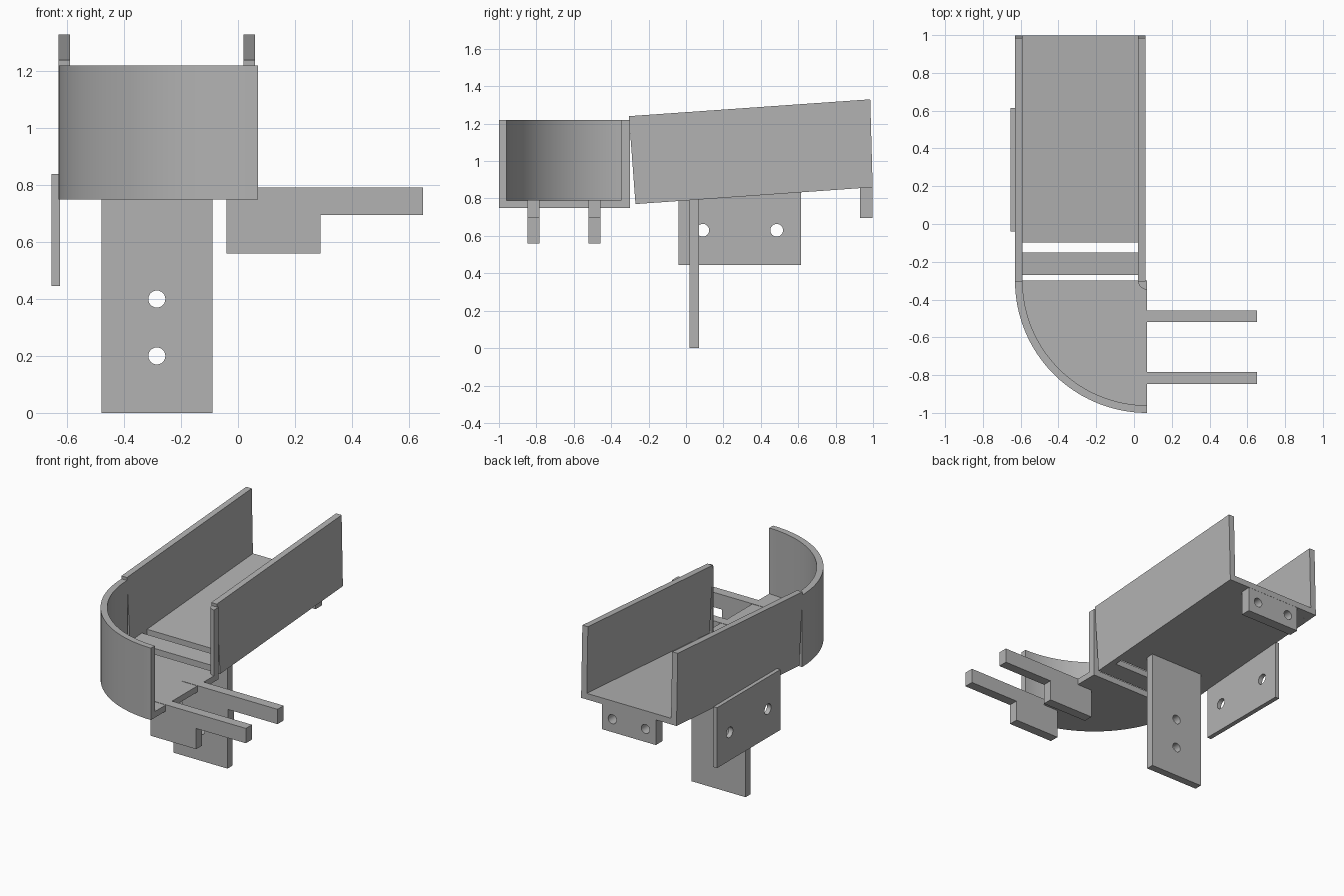
import bpy, bmesh
from math import cos, sin, pi, radians

cube = bpy.data.objects.get("Cube")
if cube:
    bpy.data.objects.remove(cube)

grey = bpy.data.materials.new("light grey")
grey.use_nodes = True
colour = (0.45, 0.45, 0.45, 1)
grey.diffuse_color = colour
grey.node_tree.nodes["Principled BSDF"].inputs["Base Color"].default_value = colour


def arc(cx, cy, r, start, end, steps):
    return [(cx + r * cos(start + (end - start) * i / steps),
             cy + r * sin(start + (end - start) * i / steps)) for i in range(steps + 1)]


def hole(cx, cy, r):
    return arc(cx, cy, r, 0, 2 * pi, 24)[:-1]


def rect(a0, a1, b0, b1):
    return [(a0, b0), (a1, b0), (a1, b1), (a0, b1)]


def prism(name, axis, lo, hi, outline, holes=()):
    """Extrude a flat outline with optional holes along one axis."""
    place = {"x": lambda a, b, d: (d, a, b),
             "y": lambda a, b, d: (a, d, b),
             "z": lambda a, b, d: (a, b, d)}[axis]
    bm = bmesh.new()
    edges = []
    for loop in [outline, *holes]:
        verts = [bm.verts.new(place(a, b, lo)) for a, b in loop]
        edges += [bm.edges.new((v, verts[i - 1])) for i, v in enumerate(verts)]
    bmesh.ops.triangle_fill(bm, use_beauty=True, use_dissolve=False, edges=edges)
    grown = bmesh.ops.extrude_face_region(bm, geom=bm.faces[:])
    moved = [g for g in grown["geom"] if isinstance(g, bmesh.types.BMVert)]
    bmesh.ops.translate(bm, verts=moved, vec=place(0, 0, hi - lo))
    bmesh.ops.recalc_face_normals(bm, faces=bm.faces[:])
    mesh = bpy.data.meshes.new(name)
    bm.to_mesh(mesh)
    bm.free()
    mesh.materials.append(grey)
    ob = bpy.data.objects.new(name, mesh)
    bpy.context.collection.objects.link(ob)
    bpy.ops.object.select_all(action="DESELECT")
    ob.select_set(True)
    bpy.context.view_layer.objects.active = ob
    bpy.ops.object.shade_smooth_by_angle(angle=radians(30))
    return ob


# Quarter-round turning tray
CX, CY, R, T = 0.07, -0.30, 0.70, 0.04
BASE, FLOOR, RIM = 0.75, 0.79, 1.22
prism("tray_floor", "z", BASE, FLOOR, [(CX, CY)] + arc(CX, CY, R, pi, 1.5 * pi, 48))
prism("tray_curved_wall", "z", BASE, RIM,
      arc(CX, CY, R, pi, 1.5 * pi, 48) + arc(CX, CY, R - T, 1.5 * pi, pi, 48))
prism("tray_inner_post", "z", BASE, RIM, [(CX, CY)] + arc(CX, CY, 0.048, pi, 1.5 * pi, 12))

# Sloping channel: two side walls and a slotted floor
side = [(-0.27, 0.77), (0.998, 0.86), (0.985, 1.33), (-0.305, 1.24)]
for name, x in (("channel_right_wall", -0.63), ("channel_left_wall", 0.02)):
    prism(name, "x", x, x + T, side)


def slope(y):
    return 0.77 + (y + 0.27) * 0.071


for name, y0, y1 in (("channel_front_strip", -0.27, -0.15), ("channel_floor", -0.097, 0.998)):
    prism(name, "x", -0.60, 0.03,
          [(y0, slope(y0)), (y1, slope(y1)), (y1, slope(y1) + T), (y0, slope(y0) + T)])

# Mounting plates with screw holes
prism("support_plate", "y", 0.02, 0.07, rect(-0.48, -0.09, 0, 0.80),
      [hole(-0.285, z, 0.03) for z in (0.2, 0.4)])
prism("side_plate", "x", -0.655, -0.625, rect(-0.04, 0.615, 0.445, 0.84),
      [hole(y, 0.63, 0.034) for y in (0.09, 0.485)])
prism("back_bracket", "y", 0.93, 0.997, rect(-0.48, -0.09, 0.695, 0.87),
      [hole(x, 0.78, 0.03) for x in (-0.165, -0.405)])

# Stepped fork arms below the tray
arm = [(-0.04, 0.56), (0.29, 0.56), (0.29, 0.695), (0.65, 0.695), (0.65, 0.792), (-0.04, 0.792)]
for name, y in (("front_fork_arm", -0.847), ("rear_fork_arm", -0.52)):
    prism(name, "y", y, y + 0.063, arm)
